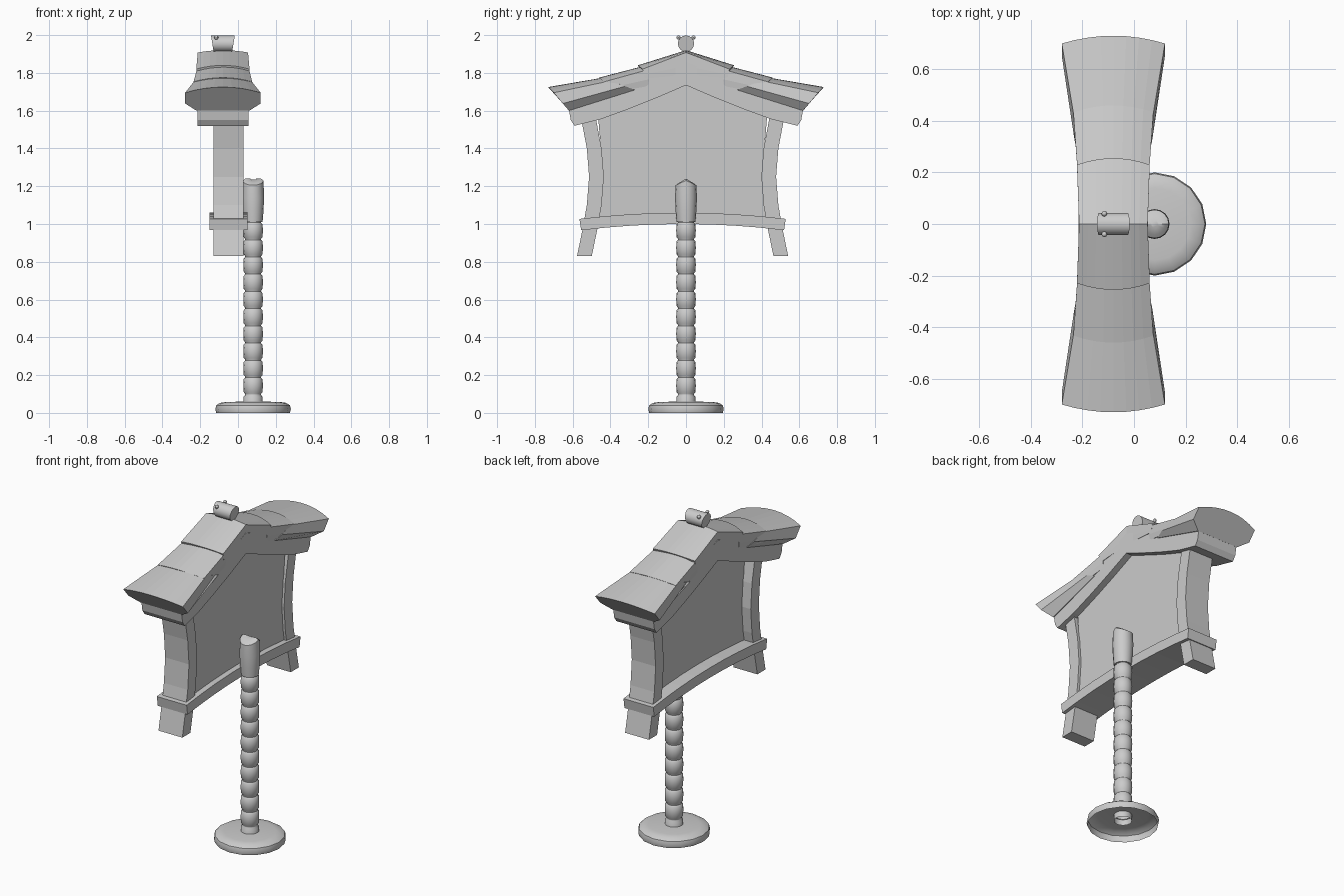
import bpy, bmesh
from math import sin, cos, pi, radians
from mathutils import Matrix

if "Cube" in bpy.data.objects:
    bpy.data.objects.remove(bpy.data.objects["Cube"])

XC = -0.08      # centre line of the roof
POLE_X = 0.08   # pole axis


def finish(name, bm, smooth=False):
    bmesh.ops.recalc_face_normals(bm, faces=bm.faces)
    me = bpy.data.meshes.new(name)
    bm.to_mesh(me)
    bm.free()
    ob = bpy.data.objects.new(name, me)
    bpy.context.collection.objects.link(ob)
    if smooth:
        bpy.ops.object.select_all(action='DESELECT')
        ob.select_set(True)
        bpy.context.view_layer.objects.active = ob
        bpy.ops.object.shade_smooth_by_angle(angle=radians(40))
    return ob


def prism(name, outline, x0, x1):
    """Extrude a (y, z) outline along x."""
    bm = bmesh.new()
    f = bm.faces.new([bm.verts.new((x0, y, z)) for y, z in outline])
    ext = bmesh.ops.extrude_face_region(bm, geom=[f])
    vs = [g for g in ext['geom'] if isinstance(g, bmesh.types.BMVert)]
    bmesh.ops.translate(bm, vec=(x1 - x0, 0, 0), verts=vs)
    bmesh.ops.triangulate(bm, faces=[f for f in bm.faces if len(f.verts) > 4])
    return finish(name, bm)


def loft(bm, rings, caps=(False, False)):
    rows = [[bm.verts.new(p) for p in r] for r in rings]
    n = len(rows[0])
    for a, b in zip(rows, rows[1:]):
        for i in range(n):
            bm.faces.new((a[i], a[(i + 1) % n], b[(i + 1) % n], b[i]))
    if caps[0]:
        bm.faces.new(rows[0])
    if caps[1]:
        bm.faces.new(rows[-1])


def circle(r, z, n=16, slope=0):
    ring = []
    for i in range(n):
        y = r * sin(2 * pi * i / n)
        ring.append((POLE_X + r * cos(2 * pi * i / n), y, z - slope * abs(y)))
    return ring


# round base, hollow underneath
bm = bmesh.new()
base = [(0.195, 0), (0.2, 0.02), (0.195, 0.04), (0.175, 0.053), (0.14, 0.058), (0.045, 0.06)]
loft(bm, [circle(r, z) for r, z in base])
finish("base", bm, True)

# ringed pole
bm = bmesh.new()
rings = [circle(0.05, 0.025), circle(0.05, 0.085), circle(0.042, 0.095)]
for k in range(10):
    z = 0.1 + k * 0.0912
    for r, dz in ((0.042, 0), (0.05, 0.01), (0.052, 0.045), (0.05, 0.078), (0.042, 0.087)):
        rings.append(circle(r, z + dz))
rings.append(circle(0.042, 1.015))
loft(bm, rings)
finish("pole", bm, True)

# pole cap with a ridged top
bm = bmesh.new()
loft(bm, [circle(0.05, 1.01), circle(0.055, 1.07), circle(0.058, 1.14),
          circle(0.055, 1.23, slope=0.45), circle(0.042, 1.24, slope=0.6),
          circle(0.015, 1.24, slope=0.6)], (True, True))
finish("pole_cap", bm, True)

# curved posts with splayed feet
YC = -0.018
post = [(0.559, 0.83), (0.53, 0.97), (0.507, 1.1), (0.495, 1.25), (0.507, 1.4), (0.545, 1.6)]
for s, side in ((-1, "front"), (1, "back")):
    pts = [(YC + s * y, z) for y, z in post]
    pts += [(YC + s * (y - 0.078), z) for y, z in reversed(post)]
    prism(side + "_post", pts, -0.13, 0.03)

# arched bottom rail
N = 8
ts = [-1 + 2 * i / N for i in range(N + 1)]
rail = [(YC + 0.537 * t, 1.0 - 0.033 * t * t) for t in ts]
rail += [(YC + 0.546 * t, 1.06 - 0.033 * t * t) for t in reversed(ts)]
prism("bottom_rail", rail, -0.15, 0.05)

# recessed sign panel
panel = [(YC + 0.47 * t, 1.03 - 0.02 * t * t) for t in ts]
panel += [(YC + y, z) for y, z in ((0.42, 1.25), (0.45, 1.6), (0.018, 1.8), (-0.45, 1.6), (-0.42, 1.25))]
prism("panel", panel, -0.07, 0.015)

# curved gable beam under the roof
low = [(0.61, 1.55), (0.59, 1.52), (0.45, 1.555), (0.3, 1.61), (0.15, 1.67)]
top = [(0.23, 1.77), (0.43, 1.69), (0.62, 1.605)]
beam = [(0, 1.735)] + low[::-1] + top[::-1] + [(0, 1.86)]
beam += [(-y, z) for y, z in top + low]
prism("gable_beam", beam, XC - 0.135, XC + 0.135)


def tile_ring(s, top, bottom, w, wb, dy, dz):
    """Arched cross-section: crowned top, short sides, narrower underside."""
    (y, z), (yb, zb) = top, bottom
    arc = [-1 + i / 4 for i in range(9)]
    ring = [(XC + w * t, s * (y - dy * t * t), z - dz * t * t) for t in arc]
    ym, zm = (y - dy) * 0.4 + yb * 0.6, (z - dz) * 0.4 + zb * 0.6
    ring += [(XC + w, s * ym, zm), (XC + wb, s * yb, zb),
             (XC - wb, s * yb, zb), (XC - w, s * ym, zm)]
    return ring


# three overlapping roof tiles on each slope: lip end, then inner end
tiles = [
    ("eave", ((0.73, 1.725), (0.62, 1.6), 0.2, 0.14, 0.03, 0.03),
     ((0.42, 1.778), (0.27, 1.71), 0.15, 0.138, 0.02, 0.02)),
    ("middle", ((0.46, 1.775), (0.42, 1.69), 0.155, 0.15, 0.027, 0.022),
     ((0.21, 1.84), (0.2, 1.73), 0.138, 0.134, 0.02, 0.02)),
    ("ridge", ((0.255, 1.84), (0.22, 1.77), 0.141, 0.139, 0.025, 0.02),
     ((0, 1.92), (0, 1.79), 0.133, 0.133, 0, 0.012)),
]
for s, side in ((-1, "front"), (1, "back")):
    for name, lip, inner in tiles:
        bm = bmesh.new()
        loft(bm, [tile_ring(s, *lip), tile_ring(s, *inner)], (True, True))
        finish(side + "_" + name + "_tile", bm)

# ridge barrel with slanted ends
bm = bmesh.new()
rings = []
for sx in (-1, 1):
    rings.append([(XC + sx * (0.056 + 0.007 * sin(a)), 0.043 * cos(a), 1.955 + 0.043 * sin(a))
                  for a in [2 * pi * i / 16 for i in range(16)]])
loft(bm, rings, (True, True))
finish("ridge_barrel", bm, True)

# small pegs on the barrel
for s, side in ((-1, "front"), (1, "back")):
    bm = bmesh.new()
    bmesh.ops.create_uvsphere(bm, u_segments=8, v_segments=6, radius=0.011,
                              matrix=Matrix.Translation((-0.115, s * 0.04, 1.987)))
    finish(side + "_peg", bm, True)
